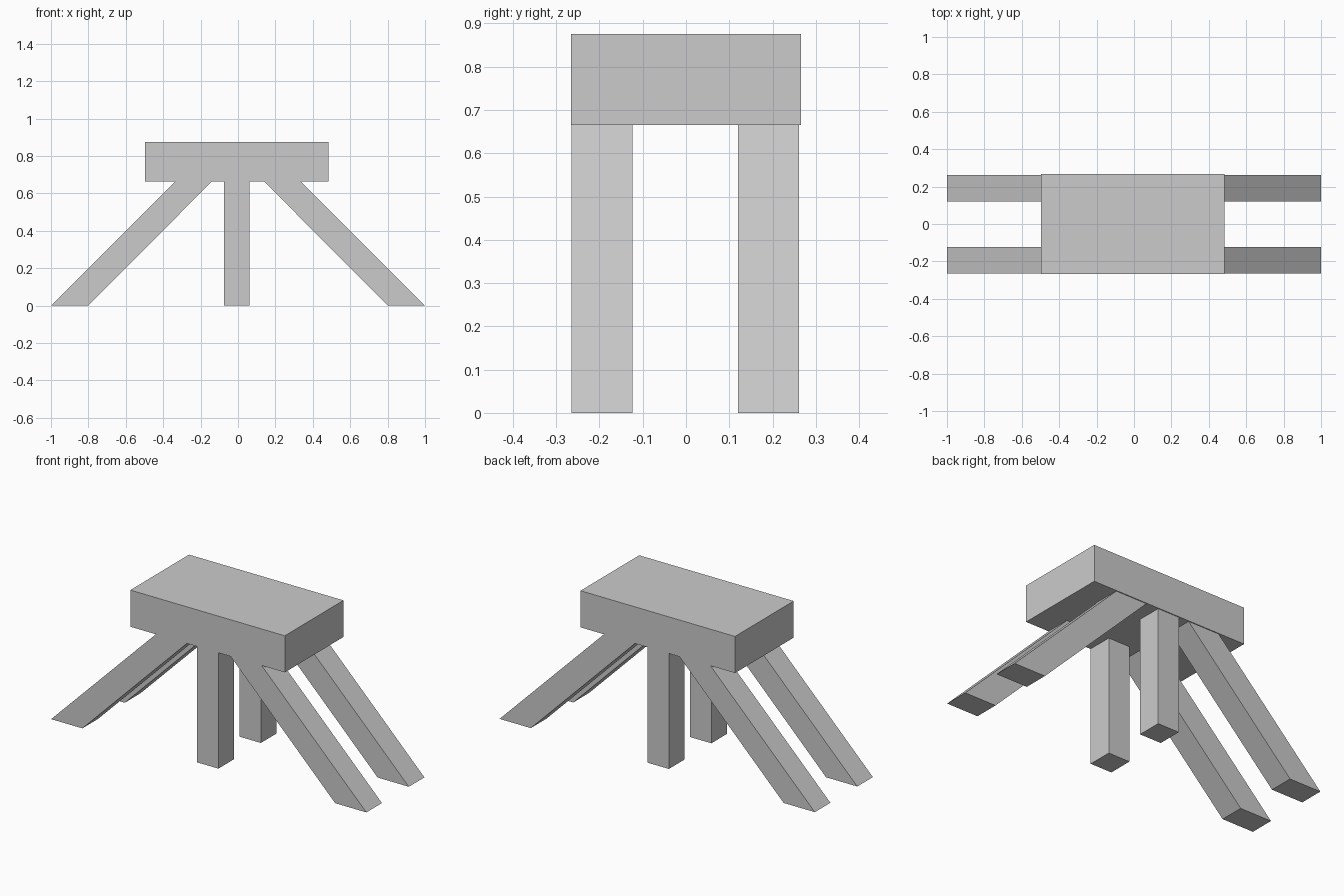
import bpy
import bmesh

cube = bpy.data.objects.get("Cube")
if cube:
    bpy.data.objects.remove(cube, do_unlink=True)

grey = bpy.data.materials.new("plain_grey")
grey.use_nodes = True
colour = (0.6, 0.6, 0.6, 1)
grey.diffuse_color = colour
grey.node_tree.nodes["Principled BSDF"].inputs["Base Color"].default_value = colour


def extrude_profile(name, profile, y_front, y_back):
    """Solid with an (x, z) outline, running from y_front to y_back."""
    bm = bmesh.new()
    face = bm.faces.new([bm.verts.new((x, y_front, z)) for x, z in profile])
    result = bmesh.ops.extrude_face_region(bm, geom=[face])
    verts = [v for v in result["geom"] if isinstance(v, bmesh.types.BMVert)]
    bmesh.ops.translate(bm, verts=verts, vec=(0, y_back - y_front, 0))
    bmesh.ops.recalc_face_normals(bm, faces=bm.faces)
    mesh = bpy.data.meshes.new(name)
    bm.to_mesh(mesh)
    bm.free()
    mesh.materials.append(grey)
    obj = bpy.data.objects.new(name, mesh)
    bpy.context.collection.objects.link(obj)
    return obj


SEAT_BOTTOM, SEAT_TOP = 0.665, 0.875

# Thick slab seat
extrude_profile("seat", [(-0.497, SEAT_BOTTOM), (0.483, SEAT_BOTTOM),
                         (0.483, SEAT_TOP), (-0.497, SEAT_TOP)], -0.266, 0.266)

# Front and back rows: one upright leg between two splayed legs
for row, y_front, y_back in (("front", -0.265, -0.124), ("back", 0.12, 0.261)):
    extrude_profile(row + "_upright_leg",
                    [(-0.074, 0), (0.061, 0), (0.061, SEAT_BOTTOM), (-0.074, SEAT_BOTTOM)],
                    y_front, y_back)
    for side, s in (("left", 1), ("right", -1)):
        extrude_profile(f"{row}_{side}_splayed_leg",
                        [(s * 0.802, 0), (s * 1.0, 0),
                         (s * 0.335, SEAT_BOTTOM), (s * 0.138, SEAT_BOTTOM)],
                        y_front, y_back)
